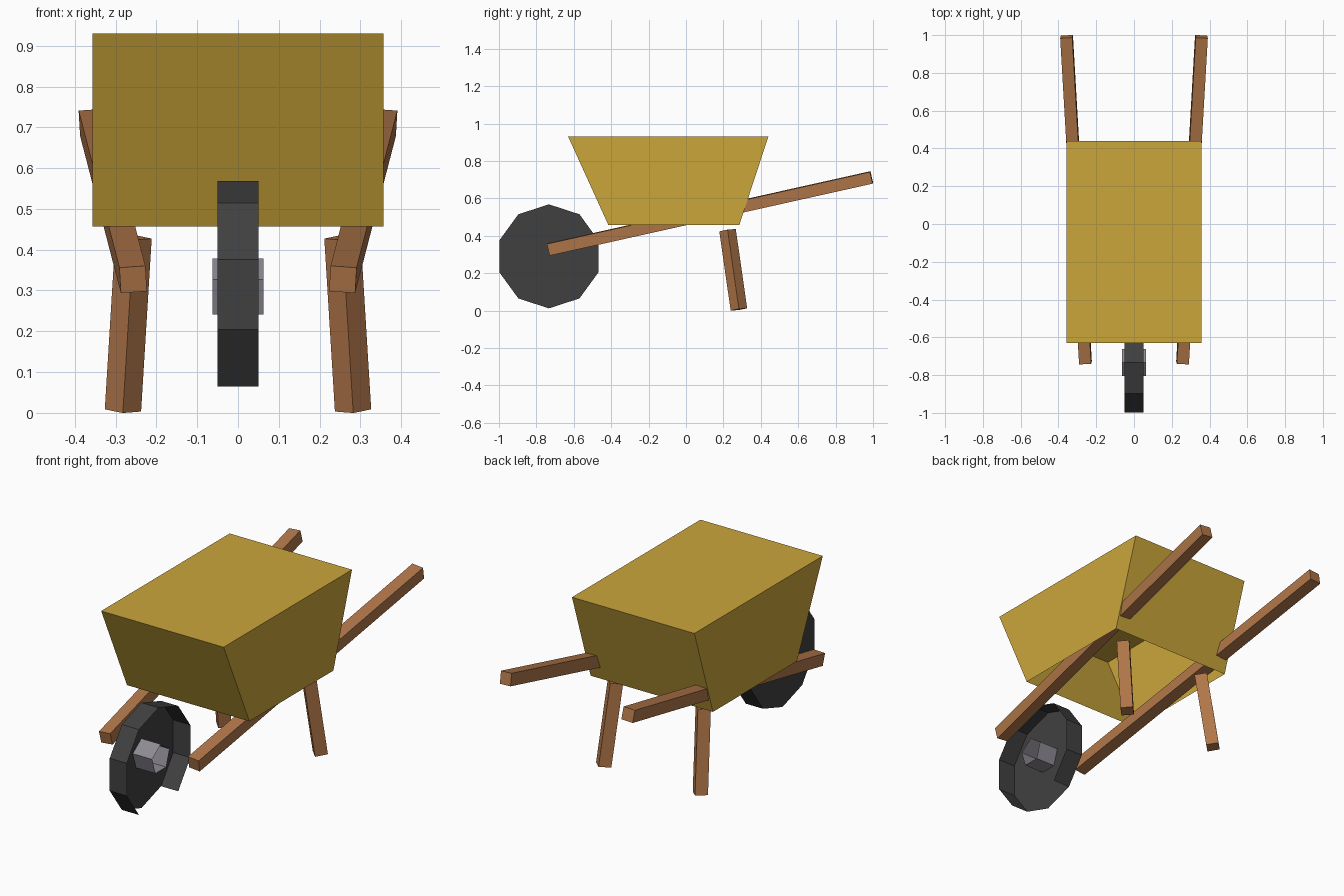
import bpy, bmesh, math
from mathutils import Vector, Matrix

if "Cube" in bpy.data.objects:
    bpy.data.objects.remove(bpy.data.objects["Cube"])


def material(name, rgb):
    lin = [((c / 255 + 0.055) / 1.055) ** 2.4 for c in rgb]
    m = bpy.data.materials.new(name)
    m.diffuse_color = (*lin, 1)
    m.use_nodes = True
    m.node_tree.nodes["Principled BSDF"].inputs["Base Color"].default_value = m.diffuse_color
    return m


YELLOW = material("yellow tub", (203, 166, 59))
WOOD = material("brown wood", (176, 118, 73))
RUBBER = material("dark rubber", (64, 64, 64))
METAL = material("grey metal", (142, 138, 148))


def add_object(name, bm, mat):
    me = bpy.data.meshes.new(name)
    bm.to_mesh(me)
    bm.free()
    me.materials.append(mat)
    ob = bpy.data.objects.new(name, me)
    bpy.context.collection.objects.link(ob)
    return ob


def beam(name, a, b, size, roll, mat):
    """Square beam between two points, rolled about its own length."""
    a, b = Vector(a), Vector(b)
    d = (b - a).normalized()
    ref = Vector((0, 0, 1)) if abs(d.z) < 0.8 else Vector((0, -1, 0))
    x = d.cross(ref).normalized()
    rot = Matrix((x, d, x.cross(d))).transposed().to_4x4()
    mtx = (Matrix.Translation((a + b) / 2) @ rot @ Matrix.Rotation(roll, 4, 'Y')
           @ Matrix.Diagonal((size, (b - a).length, size, 1)))
    bm = bmesh.new()
    bmesh.ops.create_cube(bm, size=1, matrix=mtx)
    add_object(name, bm, mat)


def tube(bm, sides, radius, cy, cz, half, skip=()):
    """Open tube along x with a corner at the top; returns its left ring."""
    rings = []
    for x in (-half, half):
        rings.append([bm.verts.new((x,
                                    cy + radius * math.sin(math.tau * i / sides),
                                    cz + radius * math.cos(math.tau * i / sides)))
                      for i in range(sides)])
    for i in range(sides):
        if i not in skip:
            j = (i + 1) % sides
            bm.faces.new((rings[0][i], rings[1][i], rings[1][j], rings[0][j]))
    return rings[0]


# Tub: closed top, sloping ends, open underneath
bm = bmesh.new()
bmesh.ops.create_cube(bm, size=2)
for v in bm.verts:
    top = v.co.z > 0
    centre, half = (-0.095, 0.535) if top else (-0.065, 0.35)
    v.co = (0.357 * v.co.x, centre + half * v.co.y, 0.93 if top else 0.457)
bm.normal_update()
bmesh.ops.delete(bm, geom=[f for f in bm.faces if f.normal.z < -0.9], context='FACES_ONLY')
add_object("tub", bm, YELLOW)

# Handles and legs, one of each per side
for side, s in (("left", -1), ("right", 1)):
    beam(side + "_handle", (s * 0.257, -0.735, 0.327), (s * 0.357, 0.992, 0.712),
         0.064, s * math.radians(4), WOOD)
    beam(side + "_leg", (s * 0.282, 0.283, 0.006), (s * 0.256, 0.222, 0.43),
         0.063, math.radians(45), WOOD)

# Wheel: ten-sided dish, closed on the left, two bottom tread panels absent
bm = bmesh.new()
ring = tube(bm, 10, 0.278, -0.733, 0.29, 0.05, skip=(4, 5))
bm.faces.new(ring)
bmesh.ops.recalc_face_normals(bm, faces=bm.faces)
add_object("wheel", bm, RUBBER)

# Hub: open five-sided tube
bm = bmesh.new()
tube(bm, 5, 0.076, -0.733, 0.303, 0.063)
bmesh.ops.recalc_face_normals(bm, faces=bm.faces)
add_object("wheel_hub", bm, METAL)
